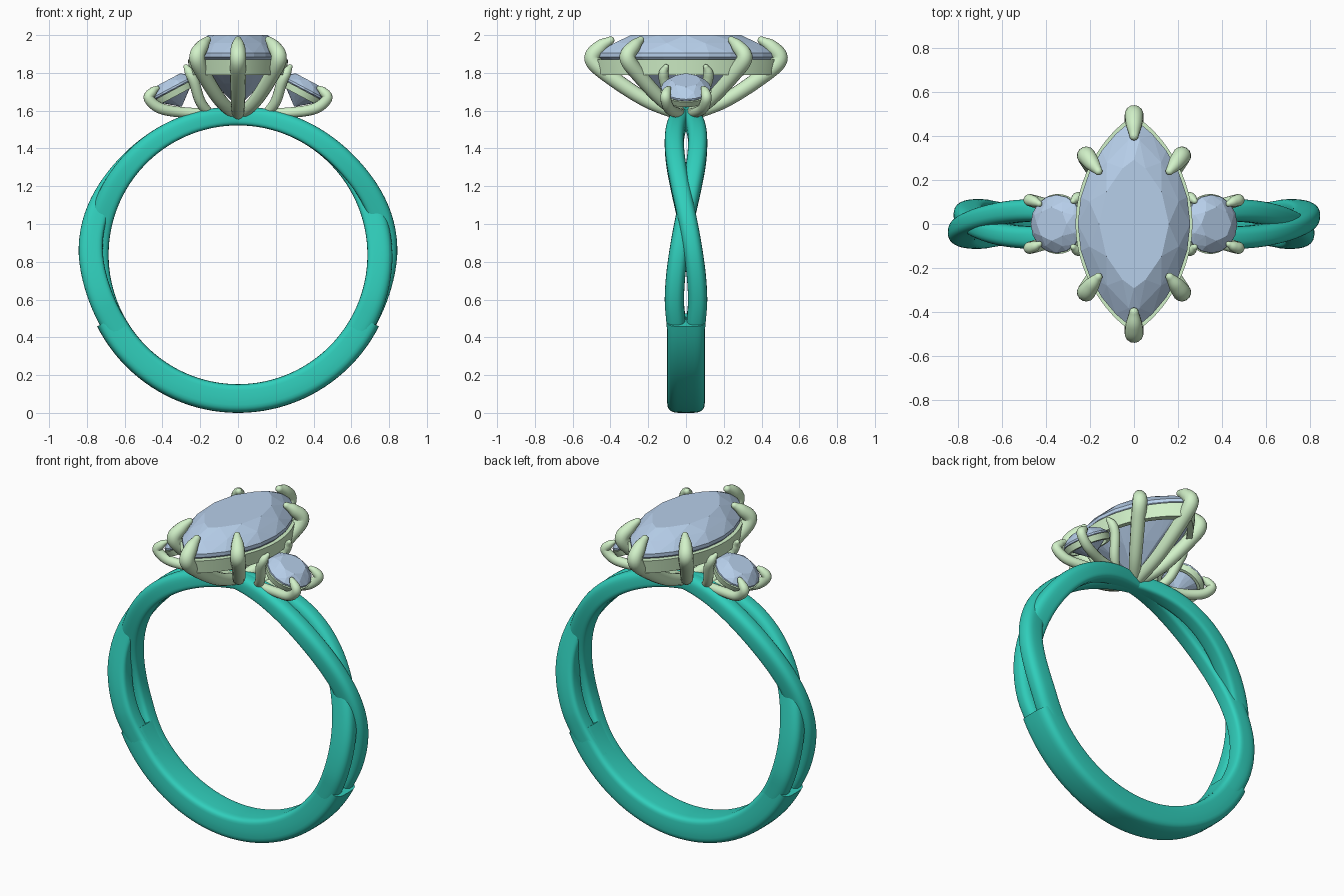
import bpy, bmesh, math
from mathutils import Vector, Matrix

if "Cube" in bpy.data.objects:
    bpy.data.objects.remove(bpy.data.objects["Cube"])

ZC = 0.837  # finger hole centre height


def material(name, rgb):
    m = bpy.data.materials.new(name)
    m.diffuse_color = (*rgb, 1)
    m.use_nodes = True
    m.node_tree.nodes["Principled BSDF"].inputs["Base Color"].default_value = m.diffuse_color
    return m


BAND = material("band_teal", (0.03, 0.62, 0.50))
SETTING = material("setting_green", (0.64, 0.88, 0.58))
GEM = material("gem_blue", (0.47, 0.62, 0.82))


def finish(name, bm, mat, smooth=None):
    bmesh.ops.recalc_face_normals(bm, faces=bm.faces)
    me = bpy.data.meshes.new(name)
    bm.to_mesh(me)
    bm.free()
    me.materials.append(mat)
    ob = bpy.data.objects.new(name, me)
    bpy.context.collection.objects.link(ob)
    if smooth:
        bpy.ops.object.select_all(action='DESELECT')
        ob.select_set(True)
        bpy.context.view_layer.objects.active = ob
        bpy.ops.object.shade_smooth_by_angle(angle=math.radians(smooth))
    return ob


def loft(name, rings, mat, closed=False, smooth=40):
    bm = bmesh.new()
    vs = [[bm.verts.new(p) for p in r] for r in rings]
    n = len(vs[0])
    pairs = list(zip(vs, vs[1:])) + ([(vs[-1], vs[0])] if closed else [])
    for a, b in pairs:
        for i in range(n):
            j = (i + 1) % n
            bm.faces.new((a[i], a[j], b[j], b[i]))
    if not closed:
        bm.faces.new(vs[0])
        bm.faces.new(vs[-1])
    return finish(name, bm, mat, smooth)


# ---- band: D-shaped sections swept round the finger hole
def section(t, y, hw, r_in, r_out, e_in, e_out, n=32):
    ring = []
    for i in range(n):
        a = 2 * math.pi * i / n
        c, s = math.cos(a), math.sin(a)
        e = e_out if s > 0 else e_in
        yy = math.copysign(abs(c) ** e, c) * hw + y
        r = (r_in + r_out) / 2 + math.copysign(abs(s) ** e, s) * (r_out - r_in) / 2
        ring.append((r * math.sin(t), yy, ZC + r * math.cos(t)))
    return ring


def strand(name, side, over):
    rings = []
    for d in range(-132, 133, 3):
        k = abs(d)
        y = -0.062 * math.sin(math.radians(d * 180 / 73.3))
        if k > 110:
            y = math.copysign(0.062 - 0.016 * min(1, (k - 110) / 15), d)
        lift = math.exp(-((k - 80) / 24) ** 2) if over else 0
        r_out = 0.783 + 0.035 * min(1, k / 90) + 0.03 * lift
        rings.append(section(math.radians(d), side * y, 0.051,
                             0.685 + 0.035 * lift, r_out, 0.45, 0.75))
    loft(name, rings, BAND)


strand("upper_twist_strand", 1, True)
strand("lower_twist_strand", -1, False)
loft("lower_band", [section(math.radians(d), 0, 0.1, 0.685, 0.837, 0.35, 0.5)
                    for d in range(117, 244, 3)], BAND)


# ---- outlines for stones and their galleries
def marquise(u):
    c, s = math.cos(u), math.sin(u)
    return Vector((0.255 * math.copysign(abs(c) ** 1.6, c), 0.47 * s, 0))


def circle(u):
    return Vector((0.132 * math.cos(u), 0.132 * math.sin(u), 0))


def stone(name, outline, n, crown, pavilion, table, xf):
    """Brilliant cut as the hull of table, crown, girdle and culet points."""
    bm = bmesh.new()

    def ring(count, shift, scale, z):
        for i in range(count):
            p = outline(2 * math.pi * (i + shift) / count) * scale
            bm.verts.new((p.x, p.y, z))
    ring(n, 0, table, crown)
    ring(n, 0.5, (1 + table) / 2 + 0.03, crown * 0.55)
    ring(2 * n, 0, 1, 0)
    ring(2 * n, 0, 1, -crown * 0.22)
    ring(n, 0.5, 0.5, -pavilion * 0.56)
    bm.verts.new((0, 0, -pavilion))
    res = bmesh.ops.convex_hull(bm, input=bm.verts)
    junk = {g for g in res["geom_interior"] + res["geom_unused"]
            if isinstance(g, bmesh.types.BMVert)}
    bmesh.ops.delete(bm, geom=list(junk), context='VERTS')
    bm.transform(xf)
    finish(name, bm, GEM)


def gallery(name, outline, z0, z1, out, inn, low, xf, n=64):
    rings = []
    for i in range(n):
        p = outline(2 * math.pi * i / n)
        rings.append([xf @ Vector((p.x * s, p.y * s, z)) for s, z in
                      ((out, z1), (out * low, z0), (inn * low, z0), (inn, z1))])
    loft(name, rings, SETTING, closed=True, smooth=30)


# ---- tapered prong through control points (x, y, z, radius) with a domed tip
def prong(name, pts, n=14, steps=7):
    pts = [Vector(p) for p in pts]
    P = [2 * pts[0] - pts[1]] + pts + [2 * pts[-1] - pts[-2]]
    path = []
    for i in range(1, len(P) - 2):
        a, b, c, d = P[i - 1:i + 3]
        for k in range(steps):
            t = k / steps
            path.append(0.5 * (2 * b + (c - a) * t + (2 * a - 5 * b + 4 * c - d) * t * t
                               + (3 * b - a - 3 * c + d) * t ** 3))
    path.append(pts[-1])
    tip = (path[-1] - path[-2]).to_3d().normalized()
    r = pts[-1][3]
    for k in (25, 50, 70, 84):
        a = math.radians(k)
        path.append(Vector((*(pts[-1].to_3d() + tip * r * math.sin(a)), r * math.cos(a))))
    rings, side = [], None
    for i, p in enumerate(path):
        tan = (path[min(i + 1, len(path) - 1)] - path[max(i - 1, 0)]).to_3d().normalized()
        if side is None:
            side = tan.orthogonal()
        side = (side - tan * side.dot(tan)).normalized()
        up = tan.cross(side)
        rings.append([p.to_3d() + p[3] * (side * math.cos(2 * math.pi * j / n)
                                          + up * math.sin(2 * math.pi * j / n)) for j in range(n)])
    loft(name, rings, SETTING)


# ---- centre stone, gallery rail and six prongs
CENTRE = Matrix.Translation((0, 0, 1.905))
stone("centre_stone", marquise, 12, 0.095, 0.29, 0.62, CENTRE)
gallery("centre_gallery", marquise, -0.115, -0.035, 1.04, 0.93, 0.97, CENTRE)
for sy, end in ((-1, "front"), (1, "back")):
    prong(f"{end}_point_prong", [
        (0, 0, 1.57, 0.032), (0, sy * 0.2, 1.65, 0.038), (0, sy * 0.40, 1.78, 0.042),
        (0, sy * 0.495, 1.87, 0.043), (0, sy * 0.455, 1.935, 0.038), (0, sy * 0.40, 1.972, 0.021)])
    for sx, hand in ((-1, "left"), (1, "right")):
        prong(f"{end}_{hand}_prong", [
            (0, 0, 1.57, 0.03), (sx * 0.09, sy * 0.12, 1.65, 0.036),
            (sx * 0.18, sy * 0.25, 1.79, 0.04), (sx * 0.217, sy * 0.31, 1.88, 0.042),
            (sx * 0.19, sy * 0.275, 1.94, 0.035), (sx * 0.162, sy * 0.24, 1.975, 0.019)])

# ---- tilted side stones with gallery rail and four prongs each
for sx, hand in ((-1, "left"), (1, "right")):
    xf = (Matrix.Translation((sx * 0.352, 0, 1.722))
          @ Matrix.Rotation(sx * math.radians(28), 4, 'Y'))
    stone(f"{hand}_side_stone", circle, 8, 0.045, 0.115, 0.58, xf)
    gallery(f"{hand}_side_gallery", circle, -0.05, -0.015, 1.03, 0.88, 0.93, xf, 40)
    for sy, end in ((-1, "front"), (1, "back")):
        prong(f"{hand}_{end}_outer_prong", [
            (sx * 0.10, sy * 0.02, 1.585, 0.026), (sx * 0.28, sy * 0.05, 1.59, 0.028),
            (sx * 0.41, sy * 0.09, 1.612, 0.029), (sx * 0.472, sy * 0.108, 1.665, 0.028),
            (sx * 0.452, sy * 0.102, 1.70, 0.024), (sx * 0.43, sy * 0.092, 1.718, 0.014)])
        prong(f"{hand}_{end}_inner_prong", [
            (sx * 0.15, sy * 0.02, 1.58, 0.026), (sx * 0.20, sy * 0.07, 1.65, 0.028),
            (sx * 0.232, sy * 0.112, 1.75, 0.028), (sx * 0.256, sy * 0.118, 1.80, 0.026),
            (sx * 0.275, sy * 0.105, 1.832, 0.014)])
